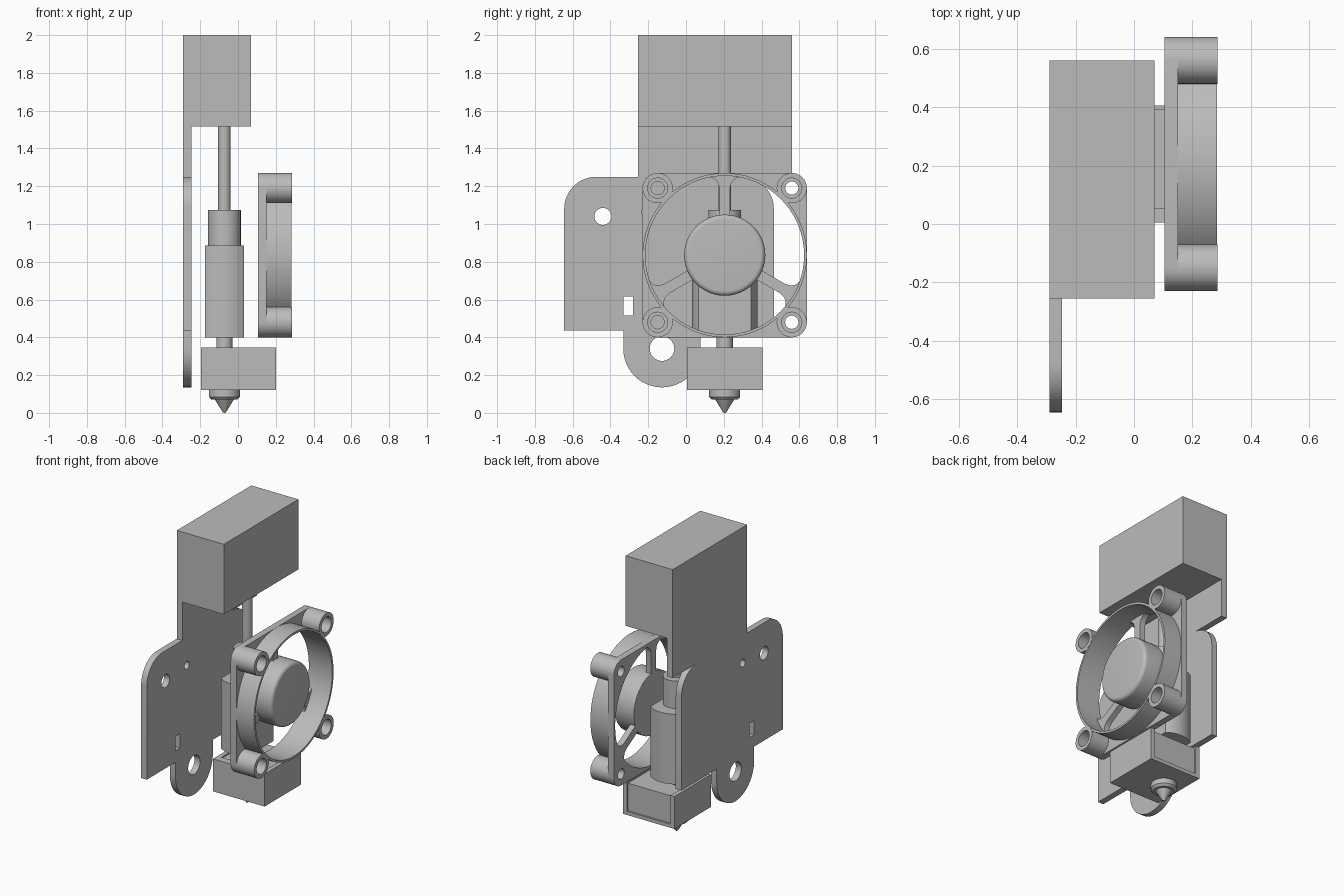
import bpy, bmesh
from math import cos, sin, pi, radians, sqrt, asin
from mathutils import Matrix, Vector

cube = bpy.data.objects.get("Cube")
if cube:
    bpy.data.objects.remove(cube, do_unlink=True)

grey = bpy.data.materials.new("light_grey")
grey.use_nodes = True
grey.diffuse_color = (0.5, 0.5, 0.5, 1)
grey.node_tree.nodes["Principled BSDF"].inputs["Base Color"].default_value = (0.5, 0.5, 0.5, 1)

# Local (a, b, depth) to world (y, z, x)
SIDEWAYS = Matrix(((0, 0, 1, 0), (1, 0, 0, 0), (0, 1, 0, 0), (0, 0, 0, 1)))


def finish(name, bm):
    bmesh.ops.remove_doubles(bm, verts=bm.verts, dist=0.0001)
    bmesh.ops.recalc_face_normals(bm, faces=bm.faces)
    mesh = bpy.data.meshes.new(name)
    bm.to_mesh(mesh)
    bm.free()
    mesh.materials.clear()
    mesh.materials.append(grey)
    mesh.shade_smooth()
    mesh.set_sharp_from_angle(angle=radians(30))
    obj = bpy.data.objects.new(name, mesh)
    bpy.context.collection.objects.link(obj)
    return obj


def arc(ca, cb, r, start=0, end=360, steps=24):
    return [(ca + r * cos(radians(start + (end - start) * i / steps)),
             cb + r * sin(radians(start + (end - start) * i / steps)))
            for i in range(steps + 1)]


def circle(ca, cb, r, steps=40):
    return arc(ca, cb, r, steps=steps)[:-1]


def sheet(name, loops, low, high, matrix=SIDEWAYS):
    """Extrude an outline, with holes, between two depths."""
    curve = bpy.data.curves.new(name + "_profile", 'CURVE')
    curve.dimensions = '2D'
    curve.fill_mode = 'BOTH'
    curve.extrude = (high - low) / 2
    for loop in loops:
        spline = curve.splines.new('POLY')
        spline.points.add(len(loop) - 1)
        for point, (a, b) in zip(spline.points, loop):
            point.co = (a, b, 0, 1)
        spline.use_cyclic_u = True
    helper = bpy.data.objects.new(name + "_profile", curve)
    bpy.context.collection.objects.link(helper)
    bpy.context.view_layer.update()
    mesh = bpy.data.meshes.new_from_object(
        helper.evaluated_get(bpy.context.evaluated_depsgraph_get()))
    bpy.data.objects.remove(helper, do_unlink=True)
    bm = bmesh.new()
    bm.from_mesh(mesh)
    bpy.data.meshes.remove(mesh)
    bm.transform(matrix @ Matrix.Translation((0, 0, (low + high) / 2)))
    return finish(name, bm)


def boxes(name, *bounds):
    bm = bmesh.new()
    for x0, x1, y0, y1, z0, z1 in bounds:
        size = Matrix.Diagonal((x1 - x0, y1 - y0, z1 - z0, 1))
        centre = Matrix.Translation(((x0 + x1) / 2, (y0 + y1) / 2, (z0 + z1) / 2))
        bmesh.ops.create_cube(bm, size=1, matrix=centre @ size)
    return finish(name, bm)


def lathe(name, profile, matrix):
    """Spin (radius, height) points around local z."""
    bm = bmesh.new()
    verts = [bm.verts.new((r, 0, h)) for r, h in profile]
    edges = [bm.edges.new(pair) for pair in zip(verts, verts[1:])]
    bmesh.ops.spin(bm, geom=verts + edges, cent=(0, 0, 0), axis=(0, 0, 1),
                   angle=2 * pi, steps=48)
    bm.transform(matrix)
    return finish(name, bm)


# Mounting plate with rounded shoulders, lower tab and holes
outline = [(-0.645, 0.435), (-0.332, 0.435)]
outline += arc(-0.127, 0.34, 0.205, 180, 360)
outline += [(0.078, 0.435), (0.465, 0.435)]
outline += arc(0.295, 1.08, 0.17, 0, 90, 12)
outline += [(0.56, 1.25), (0.56, 1.52), (-0.255, 1.52), (-0.255, 1.25)]
outline += arc(-0.475, 1.08, 0.17, 90, 180, 12)
slot = [(-0.33, 0.515), (-0.28, 0.515), (-0.28, 0.615), (-0.33, 0.615)]
sheet("mounting_plate",
      [outline, slot, circle(-0.44, 1.04, 0.045), circle(-0.207, 1.06, 0.027),
       circle(-0.127, 0.34, 0.065)], -0.29, -0.247)

# Drive housing on top
boxes("drive_housing", (-0.29, 0.07, -0.255, 0.56, 1.515, 2.0))

# Hot end column
AX, AY = -0.072, 0.205
column = Matrix.Translation((AX, AY, 0))
lathe("feed_tube", [(0, 1.05), (0.033, 1.05), (0.033, 1.52), (0, 1.52)], column)
lathe("upper_collar", [(0, 0.88), (0.087, 0.88), (0.087, 1.075), (0, 1.075)], column)
lathe("neck", [(0, 0.33), (0.043, 0.33), (0.043, 0.41), (0, 0.41)], column)
lathe("nozzle", [(0, 0.13), (0.082, 0.13), (0.082, 0.085), (0.068, 0.07),
                 (0.05, 0.07), (0.008, 0.002), (0, 0)], column)

# Heat sink body: a round barrel with two flats
BARREL, FLAT = 0.173, 0.103
half = 90 - asin(FLAT / BARREL) * 180 / pi
spread = 90 - half
barrel = arc(AX, AY, BARREL, 90 - spread, 90 + spread) + \
    arc(AX, AY, BARREL, 270 - spread, 270 + spread)
sheet("heat_sink", [barrel], 0.4, 0.885, Matrix.Identity(4))

# Heater block inside a thin cover, open at the top and the back
boxes("heater_block", (-0.165, 0.17, 0.04, 0.392, 0.14, 0.335))
boxes("heater_cover",
      (-0.195, 0.2, 0.005, 0.405, 0.12, 0.145),
      (-0.195, -0.165, 0.005, 0.405, 0.12, 0.345),
      (0.17, 0.2, 0.005, 0.405, 0.12, 0.345),
      (-0.195, 0.2, 0.005, 0.055, 0.12, 0.345))

# Fan frame: back plate, ring and four corner posts
FY, FZ, SIZE, POST = 0.205, 0.835, 0.435, 0.355
corners = [(FY + POST * a, FZ + POST * b) for a, b in ((1, 1), (-1, 1), (-1, -1), (1, -1))]
edge = []
for i, (y, z) in enumerate(corners):
    edge += arc(y, z, SIZE - POST, 90 * i, 90 * i + 90, 10)
sheet("fan_plate", [edge, circle(FY, FZ, 0.42, 72)] +
      [circle(y, z, 0.035, 24) for y, z in corners], 0.105, 0.15)
sheet("fan_ring", [circle(FY, FZ, SIZE, 72), circle(FY, FZ, 0.42, 72)], 0.106, 0.284)
for i, (y, z) in enumerate(corners):
    sheet("fan_post_%d" % (i + 1),
          [circle(y, z, 0.08), circle(y, z, 0.053)], 0.145, 0.285)

# Fan hub with a rounded front rim
hub = [(0, 0.105), (0.215, 0.105)] + arc(0.19, 0.24, 0.025, 0, 90, 6) + [(0, 0.265)]
lathe("fan_hub", hub, Matrix.Translation((0, FY, FZ)) @ SIDEWAYS)

# Three struts flaring into the frame
side = [(0.15, 0.028), (0.355, 0.028), (0.385, 0.036), (0.405, 0.055), (0.416, 0.085)]
for i, angle in enumerate((90, 210, 330)):
    ca, sa = cos(radians(angle)), sin(radians(angle))
    shape = side + [(0.427, 0)] + [(r, -w) for r, w in reversed(side)]
    sheet("fan_strut_%d" % (i + 1),
          [[(FY + r * ca - w * sa, FZ + r * sa + w * ca) for r, w in shape]], 0.105, 0.145)
